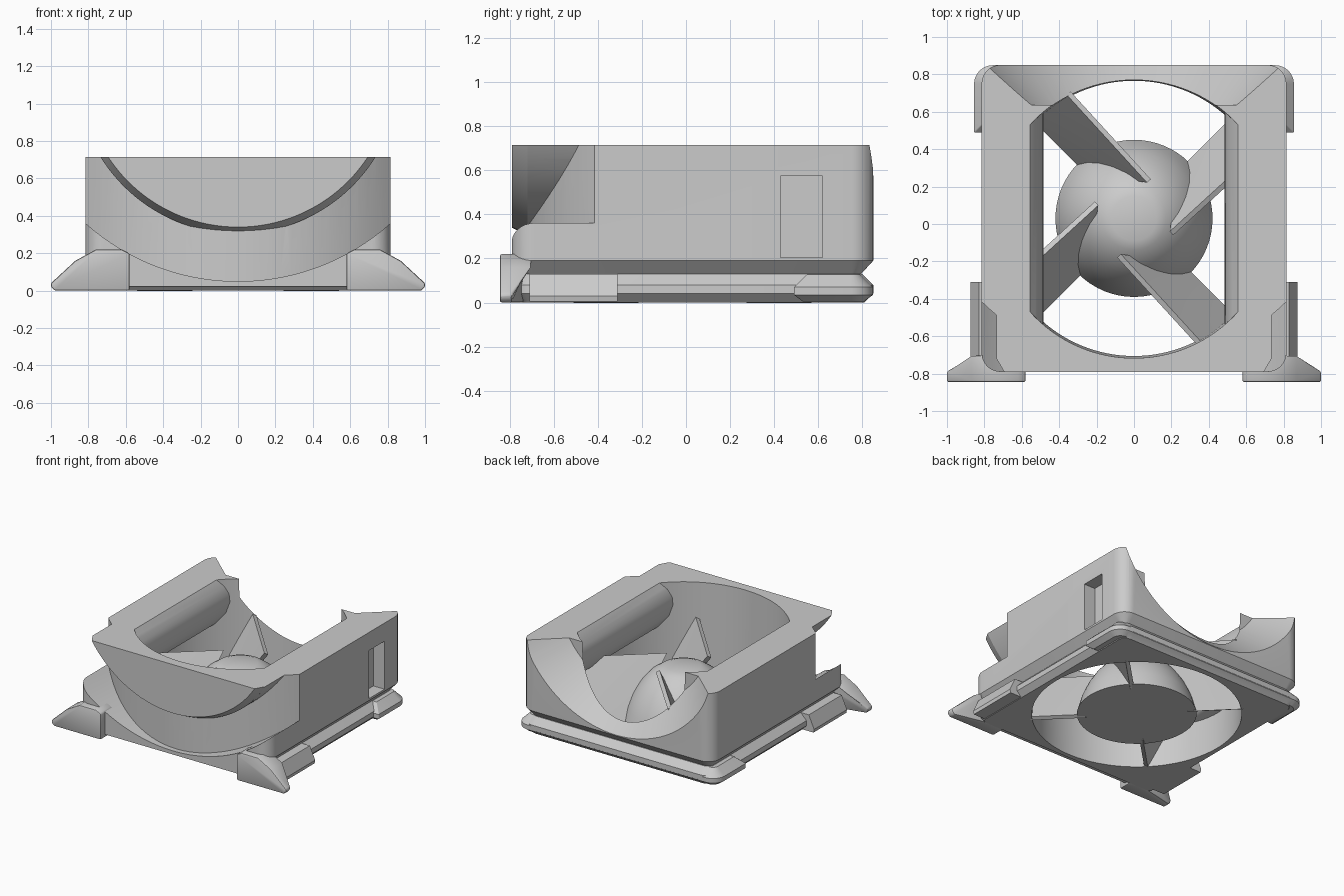
import bpy, bmesh, math
from mathutils import Matrix, Vector

if "Cube" in bpy.data.objects:
    bpy.data.objects.remove(bpy.data.objects["Cube"])

GREY = (0.6, 0.6, 0.6, 1)
mat = bpy.data.materials.new("plain_grey")
mat.use_nodes = True
mat.diffuse_color = GREY
mat.node_tree.nodes["Principled BSDF"].inputs["Base Color"].default_value = GREY
CY = 0.03          # fan axis position in y


def finish(name, bm):
    bmesh.ops.recalc_face_normals(bm, faces=bm.faces)
    me = bpy.data.meshes.new(name)
    bm.to_mesh(me)
    bm.free()
    me.materials.append(mat)
    ob = bpy.data.objects.new(name, me)
    bpy.context.collection.objects.link(ob)
    return ob


def outline(hx, y0, y1, rf, rb, inset):
    """Rounded rectangle with separate front and back corner radii."""
    pts = []
    corners = [(hx, y1, rb, 0), (-hx, y1, rb, 90), (-hx, y0, rf, 180), (hx, y0, rf, 270)]
    for x, y, r, start in corners:
        cx = x - math.copysign(r, x)
        cy = y - r if y == y1 else y + r
        for i in range(9):
            a = math.radians(start + i * 90 / 8)
            rr = max(r - inset, 0.005)
            grow = rr - (r - inset)
            pts.append((cx - math.copysign(grow, x) + rr * math.cos(a),
                        cy + (-grow if y == y1 else grow) + rr * math.sin(a)))
    return pts


def loft(name, hx, y0, y1, rf, rb, layers):
    """Stack of rounded rectangles given as (z, inset)."""
    bm = bmesh.new()
    rings = [[bm.verts.new((x, y, z)) for x, y in outline(hx, y0, y1, rf, rb, d)]
             for z, d in layers]
    n = len(rings[0])
    for a, b in zip(rings, rings[1:]):
        for i in range(n):
            j = (i + 1) % n
            bm.faces.new((a[i], a[j], b[j], b[i]))
    bm.faces.new(rings[0])
    bm.faces.new(rings[-1])
    return finish(name, bm)


def prism(name, profile, y0, y1):
    """Extrude an x-z profile along y."""
    bm = bmesh.new()
    f = bm.faces.new([bm.verts.new((x, y0, z)) for x, z in profile])
    ext = bmesh.ops.extrude_face_region(bm, geom=[f])["geom"]
    for v in ext:
        if isinstance(v, bmesh.types.BMVert):
            v.co.y = y1
    return finish(name, bm)


def box(name, x0, x1, y0, y1, z0, z1):
    return prism(name, [(x0, z0), (x1, z0), (x1, z1), (x0, z1)], y0, y1)


def cone(name, axis, r0, r1, start, end, centre):
    """Cylinder or cone along y or z, from start to end."""
    bm = bmesh.new()
    bmesh.ops.create_cone(bm, cap_ends=True, segments=128, radius1=r0, radius2=r1,
                          depth=end - start)
    mid = (start + end) / 2
    if axis == 'Y':
        m = Matrix.Translation((0, mid, centre)) @ Matrix.Rotation(-math.pi / 2, 4, 'X')
    else:
        m = Matrix.Translation((0, centre, mid))
    bmesh.ops.transform(bm, matrix=m, verts=bm.verts)
    return finish(name, bm)


def boolean(ob, other, op):
    md = ob.modifiers.new("cut", 'BOOLEAN')
    md.object, md.operation, md.solver = other, op, 'EXACT'
    apply(ob)
    bpy.data.objects.remove(other)


def apply(ob):
    bpy.ops.object.select_all(action='DESELECT')
    bpy.context.view_layer.objects.active = ob
    ob.select_set(True)
    for md in list(ob.modifiers):
        bpy.ops.object.modifier_apply(modifier=md.name)


def smooth(ob, angle=32):
    apply(ob)
    bpy.ops.object.shade_smooth_by_angle(angle=math.radians(angle))


# Housing: upper box, base plate, rear flange and front apron fused together
body = loft("housing", 0.815, -0.79, 0.85, 0.1, 0.1,
            [(0.1, 0.06), (0.13, 0.055), (0.19, 0), (0.715, 0)])
boolean(body, loft("base_plate", 0.81, -0.78, 0.85, 0.08, 0.1,
                   [(0, 0.04), (0.04, 0), (0.08, 0), (0.13, 0.05)]), 'UNION')
boolean(body, loft("rear_flange", 0.855, 0.49, 0.849, 0.006, 0.1,
                   [(0.005, 0.04), (0.035, 0), (0.07, 0), (0.128, 0.06)]), 'UNION')
boolean(body, box("apron", -0.72, 0.72, -0.79, -0.6, 0.022, 0.25), 'UNION')

# Curved recess at the front, leaving a round neck and an overhanging spout
recess = cone("recess_cutter", 'Y', 1.226, 1.226, -1.2, -0.2, 1.276)
boolean(recess, cone("neck", 'Z', 1.16, 1.16, -0.5, 3, 0.41), 'DIFFERENCE')
boolean(recess, cone("spout", 'Y', 0.83, 0.865, -0.79, -0.72, 1.17), 'DIFFERENCE')
boolean(recess, cone("spout_root", 'Y', 0.865, 0.865, -0.7205, -0.1, 1.17), 'DIFFERENCE')
boolean(body, recess, 'DIFFERENCE')

# Conical scoop at the back
boolean(body, cone("scoop_cutter", 'Y', 0.646, 1.01, 0.636, 1.0, 1.055), 'DIFFERENCE')

# Air duct: round below, narrowed by the bulging side rails above
half = [(0.8, -0.1), (0.8, 0.27), (0.66, 0.31), (0.56, 0.38), (0.505, 0.46),
        (0.485, 0.54), (0.49, 0.6), (0.515, 0.66), (0.555, 0.715), (0.56, 0.8)]
duct = prism("duct_cutter", half + [(-x, z) for x, z in reversed(half)], -0.9, 0.9)
boolean(duct, cone("duct_round", 'Z', 0.735, 0.748, -0.05, 0.75, CY), 'INTERSECT')
boolean(body, duct, 'DIFFERENCE')

# Slot in one side wall
boolean(body, box("slot_cutter", 0.72, 0.9, 0.43, 0.62, 0.205, 0.575), 'DIFFERENCE')
smooth(body)

# Front feet and side clips, mirrored
FOOT = [(0.58, 0), (0.58, 0.2), (0.62, 0.22), (0.76, 0.22), (0.87, 0.16),
        (1, 0.04), (1, 0.02), (0.98, 0)]
CLIP = [(0.74, 0.004), (0.87, 0.004), (0.875, 0.03), (0.83, 0.13), (0.74, 0.13)]
for side, s in (("left", 1), ("right", -1)):
    foot = prism(side + "_foot", [(s * x, z) for x, z in FOOT], -0.845, -0.7)
    for v in foot.data.vertices:
        if abs(v.co.x) > 0.95 and v.co.y > -0.75:
            v.co.y = -0.79
    md = foot.modifiers.new("soften", 'BEVEL')
    md.width, md.segments = 0.018, 2
    smooth(foot)
    prism(side + "_clip", [(s * x, z) for x, z in CLIP], -0.71, -0.31)

# Domed hub
bm = bmesh.new()
profile = [(0, 0.42), (0.12, 0.42), (0.17, 0.4), (0.24, 0.35), (0.3, 0.28),
           (0.35, 0.2), (0.39, 0.11), (0.42, 0.004), (0, 0.004)]
vs = [bm.verts.new((r, 0, z)) for r, z in profile]
es = [bm.edges.new(p) for p in zip(vs, vs[1:])]
bmesh.ops.spin(bm, geom=vs + es, cent=(0, 0, 0), axis=(0, 0, 1),
               angle=2 * math.pi, steps=64)
bmesh.ops.remove_doubles(bm, verts=bm.verts, dist=0.0005)
bmesh.ops.translate(bm, verts=bm.verts, vec=(0, CY, 0))
smooth(finish("hub", bm))

# Four twisted vanes between hub and duct
d = math.sqrt(0.5)
TOP = Vector((0.08, 0.2, 0.43)), Vector((-0.35, 0.67, 0.44))
LOW = Vector((-0.36 * d, 0.36 * d, 0.005)), Vector((-0.75 * d, 0.75 * d, 0.005))
N = 10
for k in range(4):
    turn = Matrix.Translation((0, CY, 0)) @ Matrix.Rotation(k * math.pi / 2, 4, 'Z')
    bm = bmesh.new()
    grid = [[bm.verts.new(turn @ TOP[0].lerp(TOP[1], i / N).lerp(
        LOW[0].lerp(LOW[1], i / N), j / N)) for i in range(N + 1)] for j in range(N + 1)]
    for j in range(N):
        for i in range(N):
            bm.faces.new((grid[j][i], grid[j][i + 1], grid[j + 1][i + 1], grid[j + 1][i]))
    vane = finish("vane_%d" % (k + 1), bm)
    md = vane.modifiers.new("thickness", 'SOLIDIFY')
    md.thickness, md.offset = 0.03, 0
    smooth(vane)
